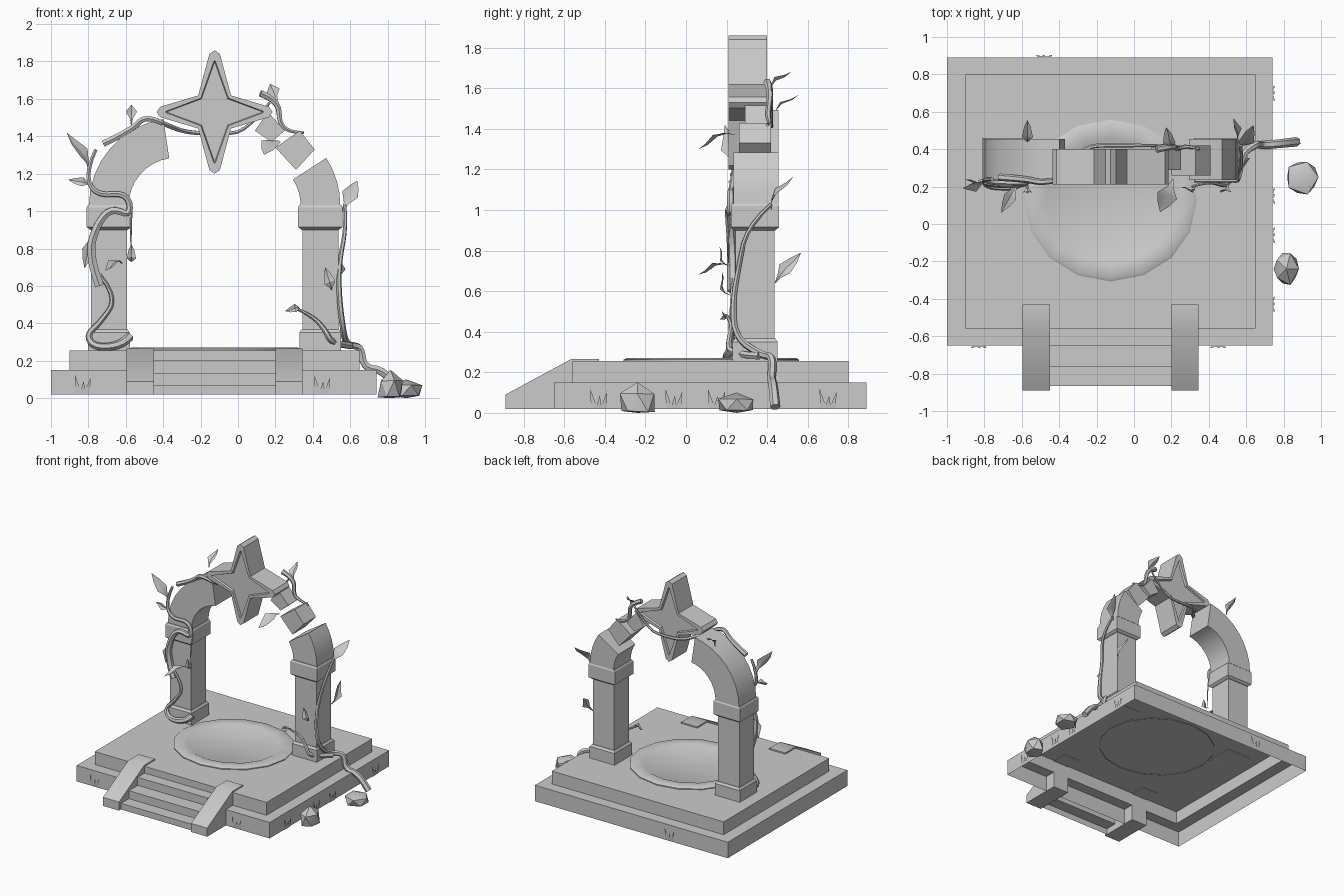
import bpy, bmesh, math, random
from mathutils import Vector

random.seed(4)
if "Cube" in bpy.data.objects:
    bpy.data.objects.remove(bpy.data.objects["Cube"], do_unlink=True)

stone = bpy.data.materials.new("light_grey")
stone.use_nodes = True
GREY = (0.6, 0.6, 0.6, 1)
stone.diffuse_color = GREY
stone.node_tree.nodes["Principled BSDF"].inputs["Base Color"].default_value = GREY
parts = []
MID = -0.125  # symmetry line of the gate


def finish(name, bm, fix=True):
    if fix:
        bmesh.ops.recalc_face_normals(bm, faces=bm.faces)
    me = bpy.data.meshes.new(name)
    bm.to_mesh(me)
    bm.free()
    me.materials.append(stone)
    ob = bpy.data.objects.new(name, me)
    bpy.context.collection.objects.link(ob)
    parts.append(ob)
    return ob


def loft(name, loops, start=True, end=True):
    """Skin closed loops of equal length, with optional end caps."""
    bm = bmesh.new()
    rings = [[bm.verts.new(p) for p in lp] for lp in loops]
    n = len(rings[0])
    for a, b in zip(rings, rings[1:]):
        for i in range(n):
            j = (i + 1) % n
            bm.faces.new((a[i], a[j], b[j], b[i]))
    if start:
        bm.faces.new(rings[0][::-1])
    if end:
        bm.faces.new(rings[-1])
    return finish(name, bm)


def rect(x0, x1, y0, y1, z):
    return [(x0, y0, z), (x1, y0, z), (x1, y1, z), (x0, y1, z)]


def prism_y(name, pts, y0, y1):
    return loft(name, [[(x, y, z) for x, z in pts] for y in (y0, y1)])


def prism_x(name, pts, x0, x1):
    return loft(name, [[(x, y, z) for y, z in pts] for x in (x0, x1)])


# Two-tier platform, hollow underneath
low, up = (-1, 0.74, -0.65, 0.89), (-0.9, 0.65, -0.56, 0.8)
loft("platform", [rect(*low, 0.02), rect(*low, 0.15), rect(*up, 0.15), rect(*up, 0.255)], start=False)

# Stairs as a sheet of risers and treads
bm = bmesh.new()
steps = [(-0.865, 0.02), (-0.865, 0.07), (-0.765, 0.07), (-0.765, 0.135),
         (-0.65, 0.135), (-0.65, 0.2), (-0.56, 0.2), (-0.56, 0.255)]
rows = [[bm.verts.new((x, y, z)) for x in (-0.45, 0.2)] for y, z in steps]
for a, b in zip(rows, rows[1:]):
    bm.faces.new((a[0], a[1], b[1], b[0]))
finish("stairs", bm, fix=False)

# Sloping side walls of the stairs
ramp = [(-0.89, 0.02), (-0.89, 0.09), (-0.565, 0.266), (-0.43, 0.266),
        (-0.43, 0.25), (-0.56, 0.25), (-0.56, 0.02)]
for side, x in (("right", -0.595), ("left", 0.2)):
    prism_x(side + "_stair_wall", ramp, x, x + 0.145)


# Round floor disc with a raised rim
def ring(r, z, n=16):
    return [(MID + r * math.sin(i * math.tau / n), 0.125 + 0.94 * r * math.cos(i * math.tau / n), z)
            for i in range(n)]


loft("floor_disc", [ring(0.46, 0.25), ring(0.46, 0.262), ring(0.445, 0.27), ring(0.365, 0.27),
                    ring(0.35, 0.263)], start=False)


# Pillars with base block, shaft and capital
def pillar(side, cx):
    def block(part, levels):
        loft(f"{side}_{part}", [rect(cx - h, cx + h, 0.34 - h, 0.34 + h, z) for h, z in levels])
    block("pillar_base", [(0.112, 0.25), (0.112, 0.35), (0.1, 0.367)])
    block("pillar_shaft", [(0.096, 0.36), (0.096, 0.915)])
    block("capital", [(0.1, 0.9), (0.119, 0.915), (0.119, 1.02), (0.112, 1.032)])


pillar("right", MID - 0.565)
pillar("left", MID + 0.565)


# Broken arch halves
def arch(name, cx, a0, a1, n=8):
    loops = []
    for i in range(n + 1):
        a = math.radians(a0 + (a1 - a0) * i / n)
        loops.append([(cx + r * math.cos(a), y, 1.03 + r * math.sin(a))
                      for r, y in ((0.255, 0.235), (0.467, 0.235), (0.467, 0.455), (0.255, 0.455))])
    loft(name, loops)


arch("right_arch", MID - 0.205, 180, 98.5)
arch("left_arch", MID + 0.205, 0, 33, 4)
prism_y("large_arch_fragment", [(0.2, 1.34), (0.31, 1.22), (0.41, 1.33), (0.33, 1.43)], 0.26, 0.42)
prism_y("small_arch_fragment", [(0.09, 1.43), (0.18, 1.37), (0.25, 1.43), (0.16, 1.53)], 0.29, 0.41)


# Four-pointed star keystone with sunken panels on both faces
def star(y, rx, rz, notch, tip):
    cut = tip * 0.7
    quarter = [(-tip, rz - cut), (0, rz), (tip, rz - cut), (notch, notch),
               (rx - cut, tip), (rx, 0), (rx - cut, -tip), (notch, -notch)]
    pts = quarter + [(-x, -z) for x, z in quarter]
    return [(MID + x, y, 1.53 + z) for x, z in pts]


outer, panel, deep = (0.31, 0.33, 0.088, 0.028), (0.262, 0.275, 0.074, 0.004), (0.252, 0.262, 0.07, 0.003)
loft("star_keystone", [star(0.225, *deep), star(0.21, *panel), star(0.21, *outer),
                       star(0.4, *outer), star(0.4, *panel), star(0.385, *deep)])


# Creeping vines
def vine(name, pts, thick=0.018):
    cu = bpy.data.curves.new(name, "CURVE")
    cu.dimensions = "3D"
    cu.bevel_depth, cu.bevel_resolution, cu.resolution_u = thick, 1, 4
    cu.use_fill_caps = True
    sp = cu.splines.new("NURBS")
    sp.points.add(len(pts) - 1)
    for i, (q, p) in enumerate(zip(sp.points, pts)):
        q.co = (*p, 1)
        q.radius = 1.1 - 0.7 * i / (len(pts) - 1)
    sp.order_u, sp.use_endpoint_u = 3, True
    cu.materials.append(stone)
    ob = bpy.data.objects.new(name, cu)
    bpy.context.collection.objects.link(ob)
    bpy.ops.object.select_all(action="DESELECT")
    ob.select_set(True)
    bpy.context.view_layer.objects.active = ob
    bpy.ops.object.convert(target="MESH")
    parts.append(bpy.context.view_layer.objects.active)


vine("ground_vine", [(0.87, 0.44, 0.03), (0.79, 0.43, 0.15), (0.67, 0.42, 0.16), (0.66, 0.43, 0.28),
                     (0.58, 0.38, 0.28), (0.56, 0.24, 0.37), (0.54, 0.23, 0.55), (0.54, 0.26, 0.72),
                     (0.58, 0.3, 0.92), (0.57, 0.42, 1.03)], 0.023)
vine("left_base_vine", [(0.6, 0.36, 0.28), (0.5, 0.21, 0.29), (0.47, 0.21, 0.36),
                        (0.4, 0.23, 0.44), (0.31, 0.2, 0.48)])
vine("right_base_vine", [(-0.58, 0.24, 0.33), (-0.62, 0.2, 0.28), (-0.77, 0.2, 0.27), (-0.81, 0.23, 0.34),
                         (-0.74, 0.22, 0.4), (-0.64, 0.23, 0.54), (-0.74, 0.23, 0.66)], 0.023)
vine("right_pillar_vine", [(-0.74, 0.23, 0.6), (-0.8, 0.23, 0.76), (-0.76, 0.22, 0.92), (-0.68, 0.21, 1.02),
                           (-0.57, 0.22, 0.97), (-0.59, 0.22, 1.1), (-0.76, 0.22, 1.08), (-0.82, 0.24, 1.2),
                           (-0.76, 0.24, 1.33)], 0.025)
vine("right_hanging_vine", [(-0.57, 0.23, 1), (-0.575, 0.2, 0.88), (-0.57, 0.21, 0.74)], 0.006)
vine("arch_top_vine", [(-0.72, 0.25, 1.36), (-0.57, 0.24, 1.43), (-0.5, 0.22, 1.51), (-0.38, 0.24, 1.46),
                       (-0.28, 0.42, 1.42), (-0.08, 0.42, 1.41), (0.05, 0.42, 1.43), (0.17, 0.42, 1.58)])
vine("fragment_vine", [(0.12, 0.4, 1.63), (0.22, 0.42, 1.59), (0.22, 0.4, 1.46), (0.29, 0.42, 1.42),
                       (0.35, 0.4, 1.42)])


# Leaves: folded, gently curved blades running from base to tip
def leaf(base, tip, width, facing=(0, -1, 0.2)):
    base, tip, facing = Vector(base), Vector(tip), Vector(facing)
    side = (tip - base).cross(facing).normalized()
    nrm = side.cross(tip - base).normalized()
    bm = bmesh.new()
    rows = []
    for t, w in ((0, 0.08), (0.2, 0.3), (0.45, 1), (0.75, 0.6), (1, 0.03)):
        c = base.lerp(tip, t) + nrm * 0.02 * math.sin(t * math.pi * 1.6)
        rows.append([bm.verts.new(c + side * width * w * s + nrm * 0.012 * w * abs(s)) for s in (-1, 0, 1)])
    for a, b in zip(rows, rows[1:]):
        for i in (0, 1):
            bm.faces.new((a[i], a[i + 1], b[i + 1], b[i]))
    finish("leaf", bm)


leaf((-0.57, 0.44, 1.46), (-0.57, 0.54, 1.58), 0.03)
leaf((0.21, 0.42, 1.58), (0.17, 0.5, 1.69), 0.035)
leaf((0.21, 0.24, 1.37), (0.14, 0.06, 1.32), 0.055, (0, -0.2, 1))
leaf((-0.8, 0.25, 1.22), (-0.9, 0.18, 1.42), 0.04, (0.7, -0.7, 0.3))
leaf((-0.79, 0.25, 1.14), (-0.9, 0.22, 1.17), 0.025)
leaf((0.56, 0.42, 1), (0.64, 0.51, 1.17), 0.045)
leaf((0.5, 0.22, 0.58), (0.47, 0.16, 0.69), 0.03)
leaf((0.53, 0.44, 0.64), (0.55, 0.56, 0.79), 0.035, (1, -0.2, 0.2))
leaf((-0.57, 0.22, 0.73), (-0.57, 0.15, 0.81), 0.025)
leaf((-0.62, 0.22, 0.72), (-0.71, 0.06, 0.7), 0.035, (0, 0, 1))
leaf((-0.79, 0.26, 0.86), (-0.82, 0.22, 0.7), 0.03)
leaf((0.33, 0.21, 0.48), (0.26, 0.18, 0.47), 0.022)


# Faceted boulders beside the platform
def rock(name, center, size):
    bm = bmesh.new()
    bmesh.ops.create_icosphere(bm, subdivisions=1, radius=1)
    for v in bm.verts:
        v.co *= random.uniform(0.88, 1.04)
        v.co = Vector([c + s * k for c, s, k in zip(center, size, v.co)])
        v.co.z = max(v.co.z, 0)
        v.co.x = min(v.co.x, 1)
    finish(name, bm)


rock("back_boulder", (0.9, 0.25, 0.04), (0.1, 0.105, 0.065))
rock("front_boulder", (0.815, -0.24, 0.05), (0.075, 0.1, 0.1))


# Grass tufts against the platform walls
def tuft(pos, along, out):
    pos, along, out = Vector(pos), Vector(along), Vector(out)
    bm = bmesh.new()
    for off, lean, h in ((-0.022, -0.02, 0.1), (0, 0.005, 0.065), (0.022, 0.02, 0.085)):
        base = pos + along * off
        bm.faces.new([bm.verts.new(p) for p in (
            base - along * 0.016, base + along * 0.016,
            base + along * lean + out * 0.008 + Vector((0, 0, h)))])
    finish("grass_tuft", bm, fix=False)


for x in (-0.83, 0.45):
    tuft((x, -0.655, 0.025), (1, 0, 0), (0, -1, 0))
for y in (-0.43, -0.06, 0.15, 0.7):
    tuft((0.745, y, 0.02), (0, 1, 0), (1, 0, 0))
tuft((-0.48, 0.895, 0.025), (-1, 0, 0), (0, 1, 0))

# Smooth curved surfaces, keep hard edges
bpy.ops.object.select_all(action="DESELECT")
for ob in parts:
    ob.select_set(True)
bpy.context.view_layer.objects.active = parts[0]
bpy.ops.object.shade_smooth_by_angle(angle=math.radians(30))
